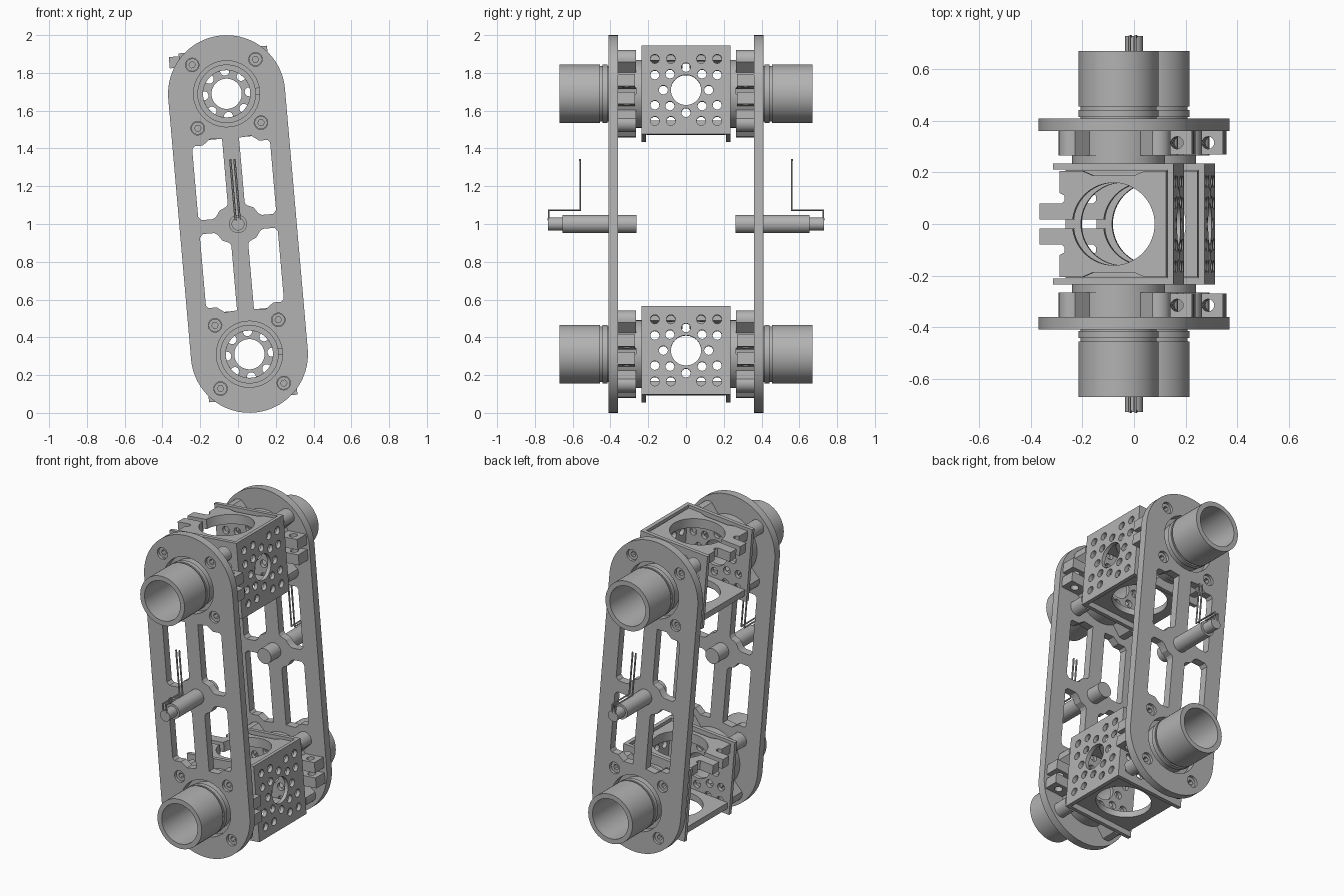
import bpy, bmesh
from math import sin, cos, pi, sqrt, radians
from mathutils import Matrix

if "Cube" in bpy.data.objects:
    bpy.data.objects.remove(bpy.data.objects["Cube"])

grey = bpy.data.materials.new("machined grey")
grey.use_nodes = True
colour = (0.45, 0.45, 0.45, 1)
grey.diffuse_color = colour
grey.node_tree.nodes["Principled BSDF"].inputs["Base Color"].default_value = colour


def finish(name, curve, matrix):
    """Turn a curve into a clean, shaded mesh object."""
    obj = bpy.data.objects.new(name, curve)
    bpy.context.collection.objects.link(obj)
    obj.matrix_world = matrix
    bpy.ops.object.select_all(action='DESELECT')
    obj.select_set(True)
    bpy.context.view_layer.objects.active = obj
    bpy.ops.object.convert(target='MESH')
    obj = bpy.context.object
    bm = bmesh.new()
    bm.from_mesh(obj.data)
    bmesh.ops.remove_doubles(bm, verts=bm.verts, dist=1e-5)
    bmesh.ops.recalc_face_normals(bm, faces=bm.faces)
    bm.to_mesh(obj.data)
    bm.free()
    obj.data.materials.clear()
    obj.data.materials.append(grey)
    bpy.ops.object.shade_smooth_by_angle(angle=radians(30))


def add_spline(curve, pts, closed):
    sp = curve.splines.new('POLY')
    sp.points.add(len(pts) - 1)
    for p, co in zip(sp.points, pts):
        p.co = (*co, 0, 1)[:4] if len(co) == 2 else (*co, 1)
    sp.use_cyclic_u = closed


def prism(name, loops, lo, hi, matrix):
    """Extrude an outline with holes from depth lo to depth hi."""
    curve = bpy.data.curves.new(name, 'CURVE')
    curve.dimensions = '2D'
    curve.fill_mode = 'BOTH'
    curve.extrude = abs(hi - lo) / 2
    for pts in loops:
        add_spline(curve, pts, True)
    finish(name, curve, matrix @ Matrix.Translation((0, 0, (lo + hi) / 2)))


def arc(r, a0, a1, n=40, cx=0, cy=0):
    angles = [radians(a0 + (a1 - a0) * i / n) for i in range(n + 1)]
    return [(cx + r * cos(a), cy + r * sin(a)) for a in angles]


def circle(r, cx=0, cy=0, n=48):
    return arc(r, 0, 360, n, cx, cy)[:-1]


def box(x0, x1, y0, y1):
    return [(x0, y0), (x1, y0), (x1, y1), (x0, y1)]


# Tilted frame of the whole link: x across, y along, z towards the front
link = (Matrix.Translation((0, 0, 1)) @ Matrix.Rotation(pi / 2, 4, 'X')
        @ Matrix.Rotation(radians(5), 4, 'Z'))
JOINT = 0.692
EAR = 0.168
corners = [(sx * EAR, sy * EAR) for sx in (-1, 1) for sy in (-1, 1)]

# Link plate outline, windows and holes
plate = [arc(0.31, 0, 180, 48, 0, JOINT) + arc(0.31, 180, 360, 48, 0, -JOINT)]
window = [(.045, .455), (.11, .46), (.15, .43), (.195, .43), (.207, .415), (.207, .055),
          (.19, .037), (.13, .037), (.112, .048), (.09, .08), (.055, .095), (.045, .11)]
for sx in (-1, 1):
    for sy in (-1, 1):
        plate.append([(sx * x, sy * y) for x, y in window])
for j in (-JOINT, JOINT):
    plate.append(circle(0.175, 0, j))
    plate += [circle(0.036, x, y + j, 20) for x, y in corners]

# Bracket wall: square with one big hole and rings of small ones
wall = [box(-.235, .235, -.235, .235), circle(0.08)]
small = [(0.12 * cos(k * pi / 4), 0.12 * sin(k * pi / 4)) for k in range(8)]
for sx in (-1, 1):
    for sy in (-1, 1):
        small += [(sx * a, sy * b) for a, b in ((.165, .165), (.165, .08), (.08, .165))]
wall += [circle(0.024, x, y, 16) for x, y in small]


# Hub outline: a disc with four lobed ears and a slit towards the clamp tabs
def hub_radius(a):
    d, rho = EAR * sqrt(2), 0.05
    phi = (a % (pi / 2)) - pi / 4
    s = rho ** 2 - (d * sin(phi)) ** 2
    return max(0.185, d * cos(phi) + sqrt(s)) if s > 0 else 0.185


steps = [radians(5 + 350 * i / 140) for i in range(141)]
hub = [[(hub_radius(a) * cos(a), hub_radius(a) * sin(a)) for a in steps]
       + arc(0.125, 353, 7)]

# Ring clamp outline: half of the edge, mirrored, then around the bore
edge = [(-.155, .018), (-.288, .018), (-.288, .08), (-.2, .08), (-.19, .09), (-.19, .11),
        (-.21, .12), (-.21, .205), (-.12, .205), (-.08, .188), (.08, .188), (.12, .205),
        (.205, .205)]
ring_clamp = [edge + [(x, -y) for x, y in reversed(edge)] + arc(0.16, -173, 173, 64)]
frame = [box(-.22, .21, -.21, .21), circle(0.16, n=64)]

for s, side in ((1, "front"), (-1, "back")):
    prism(side + "_link_plate", plate, s * .36, s * .41, link)
    # Centre pin with its two bent wires
    prism(side + "_pin", [circle(0.048)], s * .262, s * .655, link)
    prism(side + "_pin_tip", [circle(0.034)], s * .655, s * .73, link)
    for x in (-0.011, 0.011):
        wire = bpy.data.curves.new("wire", 'CURVE')
        wire.dimensions = '3D'
        wire.bevel_depth = 0.006
        wire.bevel_resolution = 1
        wire.use_fill_caps = True
        add_spline(wire, [(x, .02, s * .727), (x, .073, s * .727),
                          (x, .073, s * .56), (x, .345, s * .56)], False)
        finish(side + "_wire", wire, link)

for j, level in ((JOINT, "upper"), (-JOINT, "lower")):
    joint = link @ Matrix.Translation((0, j, 0))
    facing_x = joint @ Matrix.Rotation(pi / 2, 4, 'Y')
    facing_up = joint @ Matrix.Rotation(-pi / 2, 4, 'X')

    for s, side in ((1, "front"), (-1, "back")):
        tag = level + "_" + side
        # Tube with a narrower neck
        prism(tag + "_tube", [circle(0.155, n=64), circle(0.125, n=64)],
              s * .455, s * .67, joint)
        prism(tag + "_tube_rim", [circle(0.155, n=64), circle(0.125, n=64)],
              s * .415, s * .443, joint)
        prism(tag + "_tube_neck", [circle(0.147, n=64), circle(0.125, n=64)],
              s * .36, s * .455, joint)
        # Hub, spacer and split clamp tabs with a screw hole
        prism(tag + "_hub", hub, s * .265, s * .362, joint)
        prism(tag + "_spacer", [circle(0.18, n=64), circle(0.125, n=64)],
              s * .235, s * .265, joint)
        for lo, hi in ((.015, .08), (-.08, -.015)):
            prism(tag + "_clamp_tab",
                  [box(.16, .293, s * -.315 - .045, s * -.315 + .045),
                   circle(0.024, .235, s * -.315, 16)], lo, hi, facing_up)
        # Socket screws in the plate
        for x, y in corners:
            prism(tag + "_screw", [circle(0.034, x, y, 20), circle(0.017, x, y, 6)],
                  s * .36, s * .395, joint)
        # Side wall of the bracket
        prism(tag + "_bracket_wall", wall, s * .211, s * .235, joint)

    prism(level + "_bracket_base", wall, .211, .235, facing_x)
    prism(level + "_ring_clamp", ring_clamp, .16, .22, facing_up)
    prism(level + "_bracket_frame", frame, -.2, -.16, facing_up)
